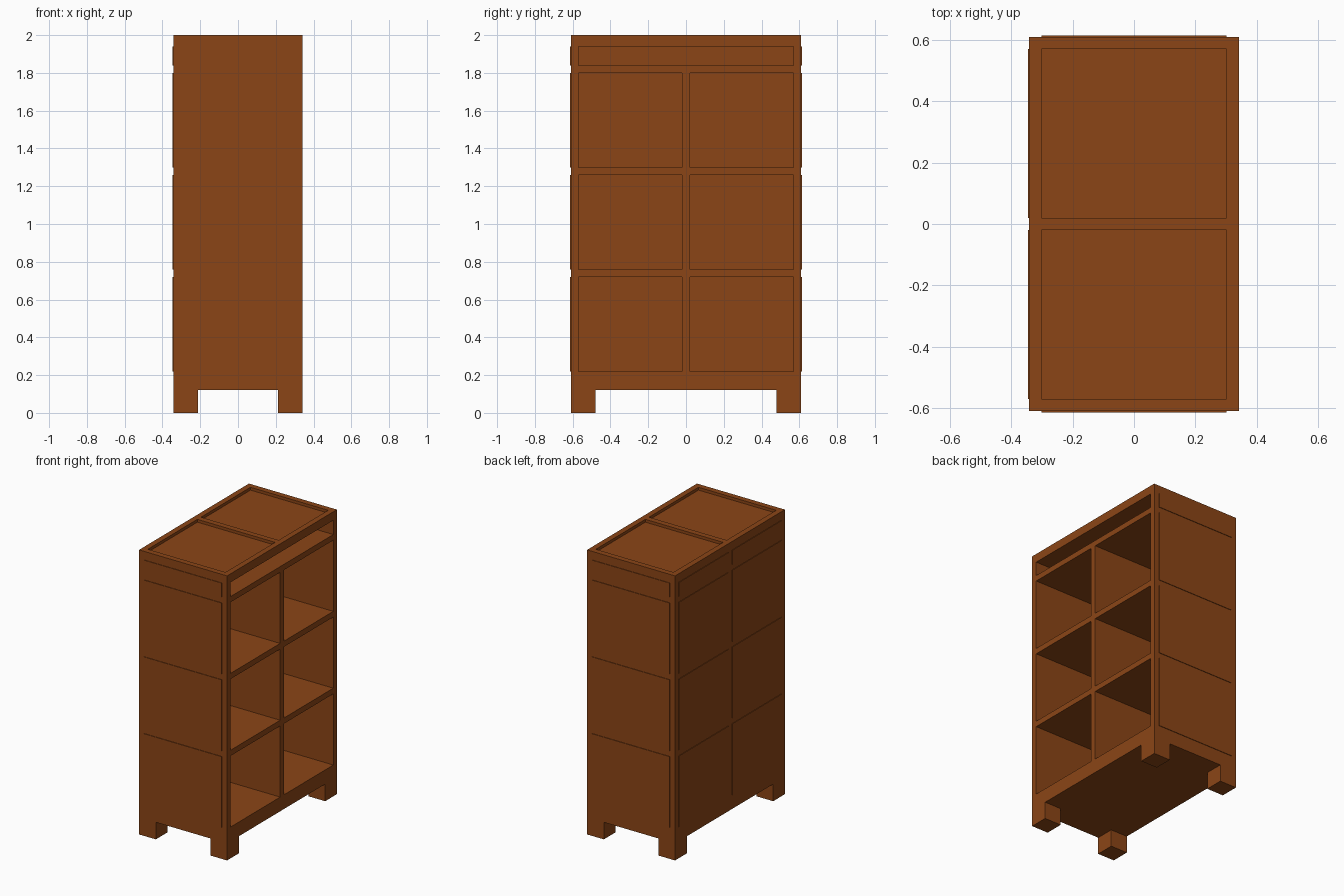
import bpy, bmesh
from mathutils import Matrix, Vector

if "Cube" in bpy.data.objects:
    bpy.data.objects.remove(bpy.data.objects["Cube"])

wood = bpy.data.materials.new("brown_wood")
wood.diffuse_color = (0.26, 0.06, 0.008, 1)
wood.use_nodes = True
wood.node_tree.nodes["Principled BSDF"].inputs["Base Color"].default_value = wood.diffuse_color


def boxes(name, spans):
    """One object made of boxes, each given as ((x0, x1), (y0, y1), (z0, z1))."""
    bm = bmesh.new()
    for span in spans:
        centre = Vector([(a + b) / 2 for a, b in span])
        size = [abs(b - a) for a, b in span]
        bmesh.ops.create_cube(bm, size=1, matrix=Matrix.Translation(centre) @ Matrix.Diagonal((*size, 1)))
    mesh = bpy.data.meshes.new(name)
    bm.to_mesh(mesh)
    bm.free()
    mesh.materials.append(wood)
    obj = bpy.data.objects.new(name, mesh)
    bpy.context.collection.objects.link(obj)
    return obj


X, Y, H = 0.342, 0.61, 2.0           # half depth, half width, height
XI, YI, M = 0.302, 0.57, 0.02        # inner half sizes, half divider thickness
BASE, FLOOR, FOOT = 0.12, 0.22, 0.13
OUT = 0.004                          # relief of the outer panels
rows = [(0.22, 0.72), (0.76, 1.26), (1.30, 1.80), (1.84, 1.94)]
cols = [(-YI, -M), (M, YI)]

# Feet, flush with the corners
boxes("feet", [((sx * (X - FOOT), sx * X), (sy * (Y - FOOT), sy * Y), (0, BASE))
               for sx in (-1, 1) for sy in (-1, 1)])

# Carcass
boxes("base_board", [((-X, X), (-Y, Y), (BASE, FLOOR))])
boxes("side_walls", [((-X, X), (s * YI, s * Y), (FLOOR, H)) for s in (-1, 1)])
boxes("back_wall", [((-X, -XI), (-YI, YI), (FLOOR, H))])

# Shelves and the upright between the compartments
boxes("shelves", [((-XI, X), (-YI, YI), (low[1], high[0])) for low, high in zip(rows, rows[1:])])
boxes("upright_divider", [((-XI, X), (-M, M), row) for row in rows[:3]])

# Top with two recessed fields
boxes("top_board", [((-XI, X), (-YI, YI), (1.94, 1.98))])
boxes("top_frame", [((XI, X), (-YI, YI), (1.98, H)), ((-XI, XI), (-M, M), (1.98, H))])

# Slightly raised panels on the sides and the back
boxes("side_panels", [((-XI, XI), (s * Y, s * (Y + OUT)), row) for s in (-1, 1) for row in rows])
boxes("back_panels", [((-X - OUT, -X), col, row) for col in cols for row in rows])
